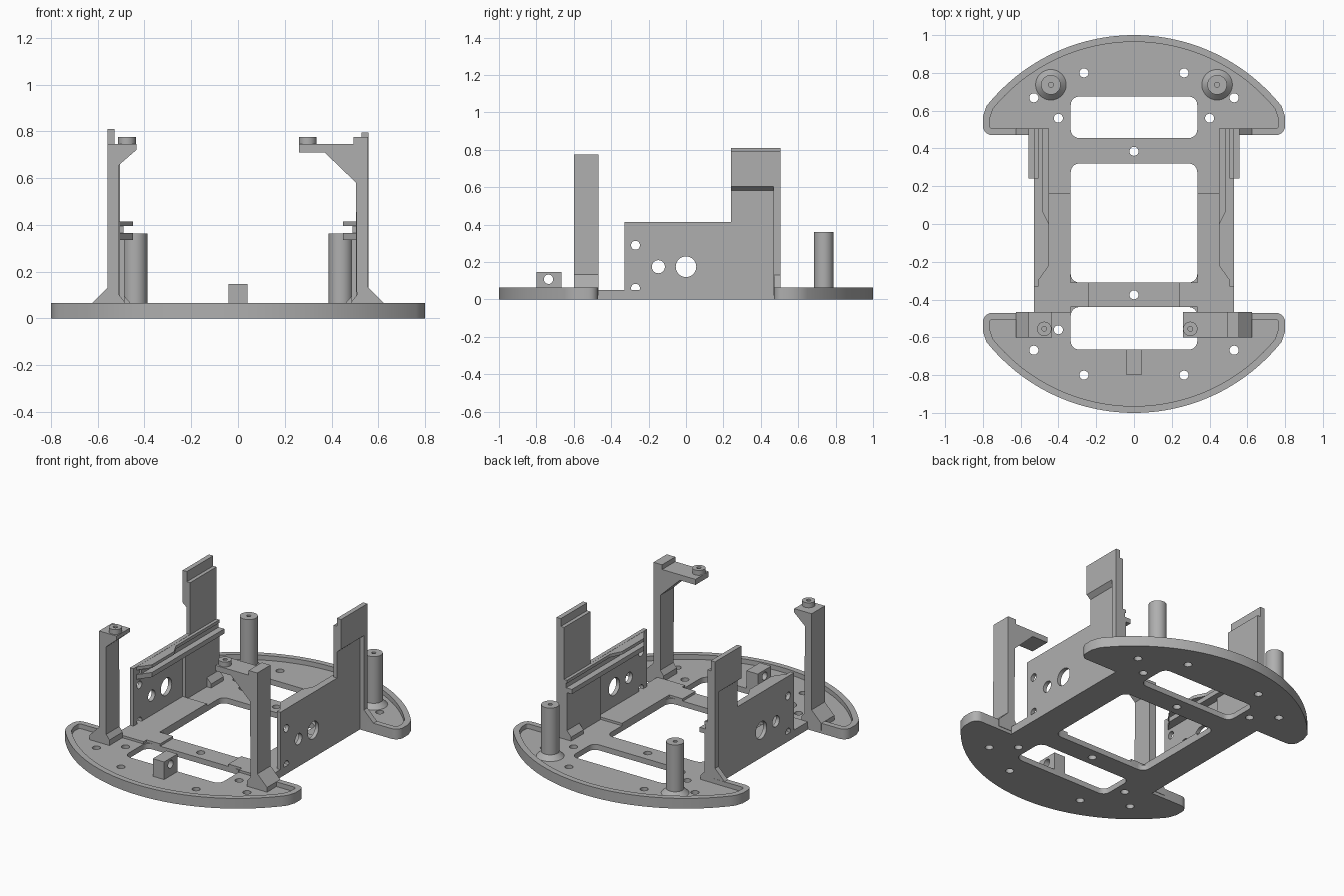
import bpy, bmesh, math
from mathutils import Vector

cube = bpy.data.objects.get("Cube")
if cube:
    bpy.data.objects.remove(cube, do_unlink=True)

grey = bpy.data.materials.new("mid_grey")
grey.use_nodes = True
COLOR = (0.43, 0.43, 0.43, 1)
grey.diffuse_color = COLOR
next(n for n in grey.node_tree.nodes if n.type == "BSDF_PRINCIPLED").inputs["Base Color"].default_value = COLOR

FLOOR, PAD, RIM = 0.035, 0.05, 0.065
SIDES = (("left", 1), ("right", -1))


def place(axis, a, b, c):
    return {"x": (c, a, b), "y": (a, c, b), "z": (a, b, c)}[axis]


def add_prism(bm, pts, lo, hi, axis="z"):
    bottom = [bm.verts.new(place(axis, a, b, lo)) for a, b in pts]
    top = [bm.verts.new(place(axis, a, b, hi)) for a, b in pts]
    faces = [bm.faces.new(bottom), bm.faces.new(top)]
    for i in range(len(pts)):
        j = (i + 1) % len(pts)
        faces.append(bm.faces.new((bottom[i], bottom[j], top[j], top[i])))
    bmesh.ops.recalc_face_normals(bm, faces=faces)


def finish(bm, name, smooth=False):
    mesh = bpy.data.meshes.new(name)
    bm.to_mesh(mesh)
    bm.free()
    mesh.materials.append(grey)
    ob = bpy.data.objects.new(name, mesh)
    bpy.context.collection.objects.link(ob)
    if smooth:
        soften(ob)
    return ob


def soften(ob):
    bpy.ops.object.select_all(action="DESELECT")
    ob.select_set(True)
    bpy.context.view_layer.objects.active = ob
    bpy.ops.object.shade_smooth_by_angle(angle=math.radians(25))


def build(name, *prisms, smooth=False):
    bm = bmesh.new()
    for p in prisms:
        add_prism(bm, *p)
    return finish(bm, name, smooth)


def cut(ob, *prisms):
    cutter = build("cutter", *prisms)
    mod = ob.modifiers.new("cut", "BOOLEAN")
    mod.operation, mod.solver, mod.object = "DIFFERENCE", "EXACT", cutter
    bpy.context.view_layer.update()
    done = bpy.data.meshes.new_from_object(ob.evaluated_get(bpy.context.evaluated_depsgraph_get()))
    ob.modifiers.clear()
    ob.data = done
    bpy.data.objects.remove(cutter, do_unlink=True)
    soften(ob)


def rect(a0, a1, b0, b1):
    return [(a0, b0), (a1, b0), (a1, b1), (a0, b1)]


def circle(a, b, r, n=32):
    return [(a + r * math.cos(2 * math.pi * i / n), b + r * math.sin(2 * math.pi * i / n)) for i in range(n)]


def rounded(x, y0, y1, r=0.045, n=6):
    pts = []
    for k, (cx, cy) in enumerate(((x - r, y1 - r), (r - x, y1 - r), (r - x, y0 + r), (x - r, y0 + r))):
        for i in range(n + 1):
            t = math.pi / 2 * (k + i / n)
            pts.append((cx + r * math.cos(t), cy + r * math.sin(t)))
    return pts


def flip(pts, s):
    return [(s * a, b) for a, b in pts]


def lobe(x_end, inset):
    """Edge of one rounded end plate, from its right notch to its left one."""
    x, y, big = 0.8 - inset, 0.47 + inset, 1 - inset
    r = 0.05 - inset
    half = [(x_end, y)]
    half += [(x - r + r * math.sin(t), y + r - r * math.cos(t)) for t in (math.pi / 12 * i for i in range(7))]
    start = math.acos(x / big)
    half += [(x, big * math.sin(start) - 0.03)]
    t0, steps = start + 0.03, 28
    half += [(big * math.cos(t), big * math.sin(t))
             for t in (t0 + (math.pi / 2 - t0) * i / steps for i in range(steps))]
    return half + [(0, big)] + [(-a, b) for a, b in reversed(half)]


# Base plate with windows and screw holes
edge = lobe(0.53, 0)
base = build("base_plate", (edge + [(-a, -b) for a, b in edge], 0, FLOOR))
holes = [(0, 0.385), (0, -0.375)]
for s in (1, -1):
    for x, y in ((0.265, 0.8), (0.53, 0.668), (0.4, 0.56)):
        holes += [(s * x, y), (s * x, -y)]
windows = [(0.455, 0.675), (-0.31, 0.32), (-0.665, -0.44)]
cut(base, *[(rounded(0.335, *w), -0.1, 0.1) for w in windows],
    *[(circle(x, y, 0.024, 20), -0.1, 0.1) for x, y in holes])

# Raised rims around both ends
for name, s in (("back_rim", 1), ("front_rim", -1)):
    ring = lobe(0.54, 0) + lobe(0.54, 0.036)[::-1]
    build(name, ([(a, s * b) for a, b in ring], 0, RIM), smooth=True)

# Front tab with a cross hole
tab = build("front_tab", (rect(-0.04, 0.04, -0.8, -0.665), 0.01, 0.147))
cut(tab, (circle(-0.735, 0.108, 0.025), -0.2, 0.2, "x"))

# Outer foot shared by pillars and back panels
foot = [(0.535, 0.02), (0.625, 0.02), (0.625, RIM), (0.555, 0.135), (0.535, 0.135)]

for side, s in SIDES:
    # Thickened floor beside the middle window
    pad = [(0.24, -0.44), (0.335, -0.44), (0.335, -0.47), (0.53, -0.47), (0.53, 0.165),
           (0.335, 0.165), (0.335, -0.31), (0.24, -0.31)]
    build(side + "_floor_pad", (flip(pad, s), 0.01, PAD))

    # Side wall with holes
    wall = build(side + "_wall", (sorted_rect := flip(rect(0.505, 0.53, -0.33, 0.505), s), 0, 0.415))
    cut(wall, *[(circle(y, z, r), -1, 1, "x") for y, z, r in
                ((-0.27, 0.29, 0.024), (-0.27, 0.06, 0.024), (-0.148, 0.175, 0.035), (0, 0.175, 0.055))])
    build(side + "_wall_thickening", (flip(rect(0.485, 0.51, 0.165, 0.505), s), 0.01, 0.34))

    # Grooved slide rail on the inside of the wall
    low = [(0.507, -0.3), (0.45, -0.22), (0.45, 0.505), (0.507, 0.505)]
    high = [(0.507, -0.3), (0.45, -0.22), (0.45, 0), (0.485, 0.07), (0.485, 0.505), (0.507, 0.505)]
    build(side + "_slide_rail", (flip(low, s), 0.335, 0.365), (flip(high, s), 0.394, 0.414),
          (flip(rect(0.49, 0.507, -0.27, 0.505), s), 0.36, 0.4))

    # Tall back panel: inner sheet, outer head, rear strip and feet
    top = 0.795 if s > 0 else 0.81
    head = [(0.528, 0.58), (0.558, 0.605), (0.558, top), (0.528, top)]
    inner_foot = [(0.5, 0.02), (0.455, 0.02), (0.455, 0.06), (0.5, 0.11)]
    build(side + "_back_panel",
          (flip(rect(0.505, 0.53, 0.24, 0.505), s), 0.3, 0.745),
          (flip(head, s), 0.24, 0.505, "y"),
          (flip(rect(0.528, 0.558, 0.468, 0.505), s), 0.02, 0.7),
          (flip(foot, s), 0.47, 0.505, "y"),
          (flip(inner_foot, s), 0.38, 0.505, "y"))

    # Front pillar with a bracket, longer on the left
    if s > 0:
        bracket = [(0.505, 0.58), (0.37, 0.71), (0.26, 0.71), (0.26, 0.745), (0.495, 0.745), (0.495, 0.775), (0.556, 0.775)]
        boss_x = 0.298
    else:
        bracket = [(0.51, 0.655), (0.435, 0.72), (0.435, 0.745), (0.558, 0.745)]
        boss_x = -0.475
    x_out = 0.557
    pillar = [(x_out, 0.02), (0.485, 0.02), (0.485, 0.07), (0.508, 0.1)] + bracket
    build(side + "_front_pillar", (flip(pillar, s), -0.6, -0.467, "y"),
          (flip(foot, s), -0.6, -0.467, "y"))
    boss = build(side + "_pillar_boss", (circle(boss_x, -0.555, 0.038), 0.73, 0.776))
    cut(boss, (circle(boss_x, -0.555, 0.013, 16), 0.75, 0.9))

    # Round back post with a flared base
    bm = bmesh.new()
    add_prism(bm, circle(s * 0.44, 0.737, 0.052), 0.01, 0.362)
    post = finish(bm, side + "_back_post")
    cut(post, (circle(s * 0.44, 0.737, 0.013, 16), 0.28, 0.5))
    bm = bmesh.new()
    cone = bmesh.ops.create_cone(bm, cap_ends=True, segments=32, radius1=0.082, radius2=0.052, depth=0.03)
    bmesh.ops.translate(bm, verts=cone["verts"], vec=Vector((s * 0.44, 0.737, FLOOR + 0.014)))
    finish(bm, side + "_post_flare", smooth=True)
